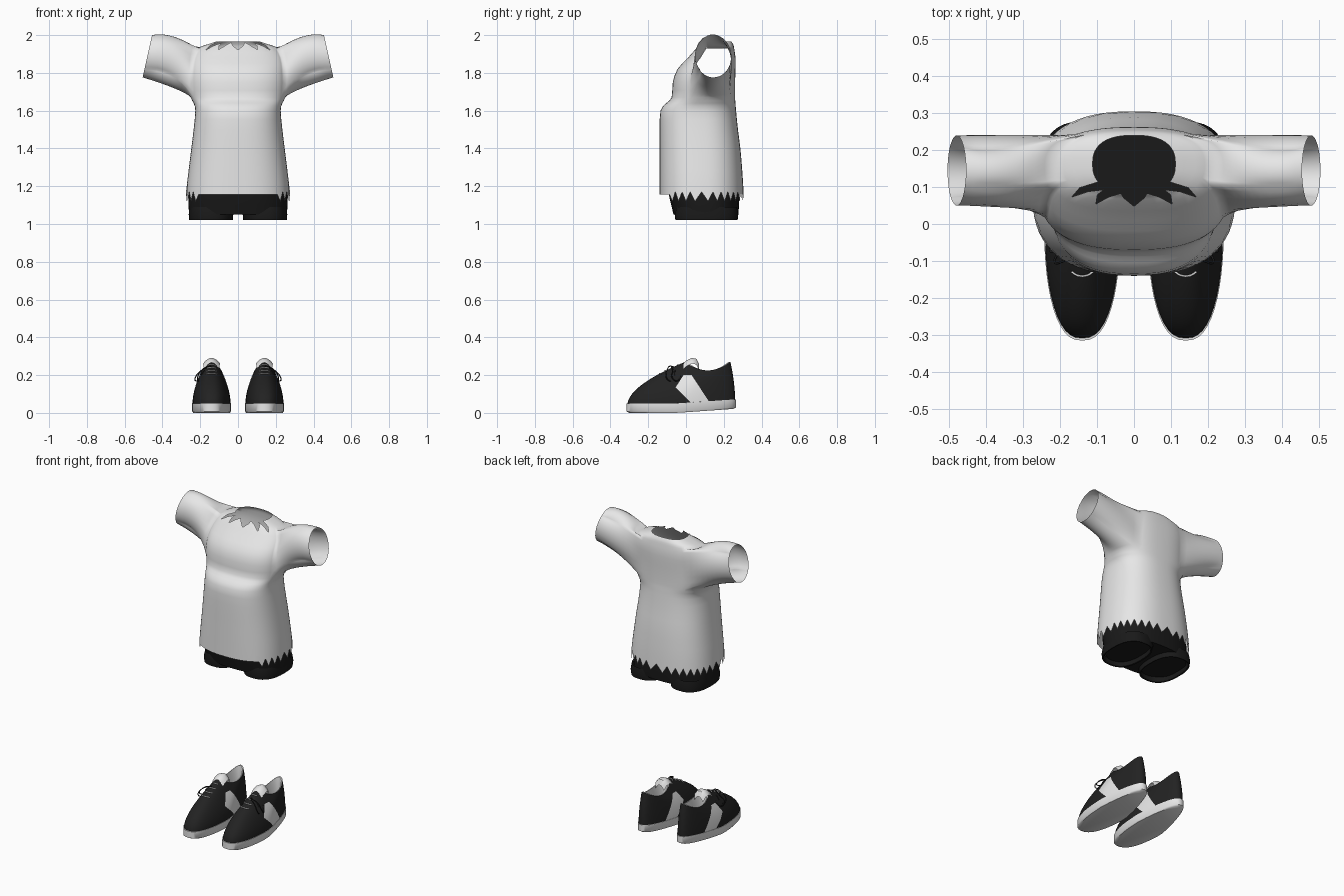
import bpy, bmesh, math
from mathutils import Vector

cube = bpy.data.objects.get("Cube")
if cube:
    bpy.data.objects.remove(cube, do_unlink=True)


def material(name, value):
    m = bpy.data.materials.new(name)
    m.use_nodes = True
    color = (value, value, value, 1)
    m.diffuse_color = color
    m.node_tree.nodes["Principled BSDF"].inputs["Base Color"].default_value = color
    return m


white = material("white cloth", 0.8)
shorts_black = material("shorts black", 0.01)
shoe_black = material("shoe black", 0.016)


def finish(name, bm, *mats, angle=50):
    bmesh.ops.remove_doubles(bm, verts=bm.verts, dist=1e-5)
    bmesh.ops.recalc_face_normals(bm, faces=bm.faces)
    mesh = bpy.data.meshes.new(name)
    bm.to_mesh(mesh)
    bm.free()
    for m in mats:
        mesh.materials.append(m)
    mesh.shade_smooth()
    mesh.set_sharp_from_angle(angle=math.radians(angle))
    obj = bpy.data.objects.new(name, mesh)
    bpy.context.collection.objects.link(obj)
    return obj


def loft(bm, rings, holes=(), closed=True, cap_start=False, cap_end=False):
    grid = [[bm.verts.new(p) for p in ring] for ring in rings]
    n = len(grid[0])
    for r in range(len(grid) - 1):
        for k in range(n if closed else n - 1):
            j = (k + 1) % n
            if (r, k) not in holes:
                bm.faces.new((grid[r][k], grid[r][j], grid[r + 1][j], grid[r + 1][k]))
    if cap_start:
        bm.faces.new(grid[0])
    if cap_end:
        bm.faces.new(grid[-1])
    return grid


def spow(value, power):
    return math.copysign(abs(value) ** power, value)


def section(row, a, cx=0.0):
    # Rounded cross-section: height, half width, front y, back y
    z, hw, yf, yb = row
    return Vector((cx + hw * spow(math.cos(a), 0.8),
                   (yf + yb) / 2 + (yb - yf) / 2 * spow(math.sin(a), 0.8), z))


def spline_row(table, v):
    # Catmull-Rom interpolation along the table rows
    i = min(int(v), len(table) - 2)
    t = v - i
    a, b, c, d = (table[max(0, min(len(table) - 1, i + o))] for o in (-1, 0, 1, 2))
    return [q + 0.5 * t * (r - p + t * (2 * p - 5 * q + 4 * r - s + t * (3 * (q - r) + s - p)))
            for p, q, r, s in zip(a, b, c, d)]


# Shirt body
COLS = 64
body = [(1.17, .275, -.14, .305), (1.28, .262, -.14, .298), (1.4, .247, -.14, .288),
        (1.5, .235, -.14, .275), (1.6, .226, -.135, .265), (1.64, .235, -.105, .262),
        (1.67, .25, -.076, .26), (1.75, .258, -.07, .26), (1.82, .255, -.045, .262),
        (1.88, .245, .01, .262), (1.93, .215, .055, .255), (1.95, .165, .075, .25),
        (1.967, .112, .085, .24)]
last = len(body) - 1


def neck_limit(k):
    # Torn notches in the front of the neckline
    d = abs(k - COLS * 3 // 4)
    return last - (0.4 + 1.8 * abs(d % 4 - 2) / 2) if d <= 9 else last


rings = []
for i in range(2 * last + 1):
    rings.append([section(spline_row(body, min(i / 2, neck_limit(k))), math.tau * k / COLS)
                  for k in range(COLS)])

# Ragged hem at the sides and back, straight at the front
for k, p in enumerate(rings[0]):
    if math.sin(math.tau * k / COLS) < -0.65:
        p.z -= 0.015
    elif k % 2:
        p.z -= 0.05

# Armholes
LOW, HIGH, C0, C1 = 12, 20, -4, 10
holes = set()
for r in range(LOW, HIGH):
    for k in range(C0, C1):
        holes |= {(r, k % COLS), (r, COLS // 2 - 1 - k)}

bm = bmesh.new()
grid = loft(bm, rings, holes)

# Sleeves flow from the armholes into open cuffs
path = [(LOW, k) for k in range(C0, C1)] + [(r, C1) for r in range(LOW, HIGH)]
path += [(HIGH, k) for k in range(C1, C0, -1)] + [(r, C0) for r in range(HIGH, LOW, -1)]
STEPS, MID = 10, 0.4
for side in (1, -1):
    base = [grid[r][(k if side > 0 else COLS // 2 - k) % COLS] for r, k in path]
    sleeve = []
    for i in range(STEPS + 1):
        t = i / STEPS
        w0 = (t - MID) * (t - 1) / MID
        w1 = t * (t - 1) / (MID * (MID - 1))
        w2 = t * (t - MID) / (1 - MID)
        ring = []
        for v in base:
            a = math.atan2((v.co.z - 1.8) / .13, (v.co.y - .15) / .1)
            c, s = math.cos(a), math.sin(a)
            mid = Vector((side * .32, .142 + .1 * c, 1.848 + .137 * s))
            end = Vector((side * (.48 - .025 * s), .145 + .095 * c, 1.888 + .112 * s))
            ring.append(v.co * w0 + mid * w1 + end * w2)
        sleeve.append(ring)
    loft(bm, sleeve)
finish("shirt", bm, white, angle=75)

# Shorts
seat = [(1.05, .258, -.066, .277), (1.1, .263, -.078, .281), (1.15, .262, -.09, .283),
        (1.22, .25, -.1, .275), (1.3, .235, -.11, .26)]
angles = [math.tau * k / 40 for k in range(40)]
bm = bmesh.new()
loft(bm, [[section(r, a) for a in angles] for r in seat], cap_start=True, cap_end=True)
finish("shorts_seat", bm, shorts_black)
leg = [(1.09, .112, -.05, .27), (1.05, .118, -.06, .277), (1.02, .115, -.056, .273),
       (1.022, .107, -.048, .265), (1.055, .105, -.045, .262)]
for side, name in ((1, "left"), (-1, "right")):
    bm = bmesh.new()
    loft(bm, [[section(r, a, side * .143) for a in angles] for r in leg])
    finish(name + "_shorts_leg", bm, shorts_black)


# Shoes
def lift(y):
    return 0.07 * max(0, y + .05)


def footprint(u, scale=1.0):
    c = math.cos(u)
    return Vector((scale * .101 * (1 - .3 * max(0, -c)) * spow(math.sin(u), .8),
                   -.025 - .285 * c * scale, 0))


def collar(u):
    c = math.cos(u)
    return Vector((.052 * math.sin(u), .115 - .12 * c, .225 + .045 * c * c))


def upper_point(u, v):
    b, c = footprint(u), collar(u)
    b.z = .045 + lift(b.y)
    p = b.lerp(c, v ** 1.8)
    p.z = b.z + (c.z - b.z) * v
    return p


def tube(name, points, radius, mat, cyclic=False):
    cu = bpy.data.curves.new(name, "CURVE")
    cu.dimensions = "3D"
    cu.bevel_depth = radius
    cu.bevel_resolution = 1
    cu.resolution_u = 6
    sp = cu.splines.new("BEZIER")
    sp.bezier_points.add(len(points) - 1)
    for bp, p in zip(sp.bezier_points, points):
        bp.co = p
        bp.handle_left_type = bp.handle_right_type = "AUTO"
    sp.use_cyclic_u = cyclic
    cu.materials.append(mat)
    bpy.context.collection.objects.link(bpy.data.objects.new(name, cu))


# Slanted side stripe: each edge is a point and an inward normal in y, z
stripe = [((-.055, .135), (1, 1)), ((.03, .2), (-.13, -.085)),
          ((-.055, .135), (.065, -.042)), ((0, .2), (0, -1))]
turn = [math.tau * k / 48 for k in range(48)]

for side, name in ((1, "left"), (-1, "right")):
    def place(p):
        return Vector((side * (.14 + p.x), p.y, p.z))

    # Sole
    bm = bmesh.new()
    sole = []
    for scale, z in ((.97, 0), (1.02, .008), (1.02, .05)):
        ring = [footprint(u, scale) for u in turn]
        for p in ring:
            p.z = z + lift(p.y)
        sole.append([place(p) for p in ring])
    loft(bm, sole, cap_start=True, cap_end=True)
    finish(name + "_shoe_sole", bm, white)

    # Upper with stripe cut into its sides
    bm = bmesh.new()
    loft(bm, [[place(upper_point(u, i / 12)) for u in turn] for i in range(13)])
    for (y, z), (ny, nz) in stripe:
        geom = bm.verts[:] + bm.edges[:] + bm.faces[:]
        bmesh.ops.bisect_plane(bm, geom=geom, plane_co=(0, y, z),
                               plane_no=Vector((0, ny, nz)).normalized())
    for f in bm.faces:
        c = f.calc_center_median()
        if all((c.y - y) * ny + (c.z - z) * nz > 0 for (y, z), (ny, nz) in stripe):
            f.material_index = 1
    finish(name + "_shoe_upper", bm, shoe_black, white)

    # Lining
    bm = bmesh.new()
    lining = []
    for scale, drop in ((1, 0), (.92, 0), (.88, .05), (.95, .13)):
        ring = []
        for u in turn:
            p = collar(u)
            p.x *= scale
            p.y = .115 + (p.y - .115) * scale
            p.z -= drop
            ring.append(place(p))
        lining.append(ring)
    loft(bm, lining, cap_end=True)
    finish(name + "_shoe_lining", bm, white)

    # Tongue
    bm = bmesh.new()
    rows = [(-.04, .242, .03), (0, .276, .042), (.03, .291, .045), (.055, .286, .04), (.07, .255, .03)]
    across = [q / 4 for q in range(-4, 5)]
    loft(bm, [[place(Vector((hw * q, y, z - .03 * q * q))) for q in across] for y, z, hw in rows],
         closed=False)
    finish(name + "_shoe_tongue", bm, white)

    # Laces and bow
    for i in range(4):
        pts = [place(upper_point(u, .72 + .07 * i) + Vector((0, 0, .002)))
               for u in (-.35, -.17, 0, .17, .35)]
        tube(f"{name}_lace_{i + 1}", pts, .003, white)
    for i, reach in enumerate((.075, .088)):
        shift = .03 * i
        bow = [(.005, -.07, .245), (.05, -.1 + shift, .228), (reach, -.1 + shift, .18),
               (reach - .012, -.075 + shift, .17), (.045, -.06 + shift, .215)]
        tube(f"{name}_bow_{i + 1}", [place(Vector(p)) for p in bow], .003, shoe_black, True)
